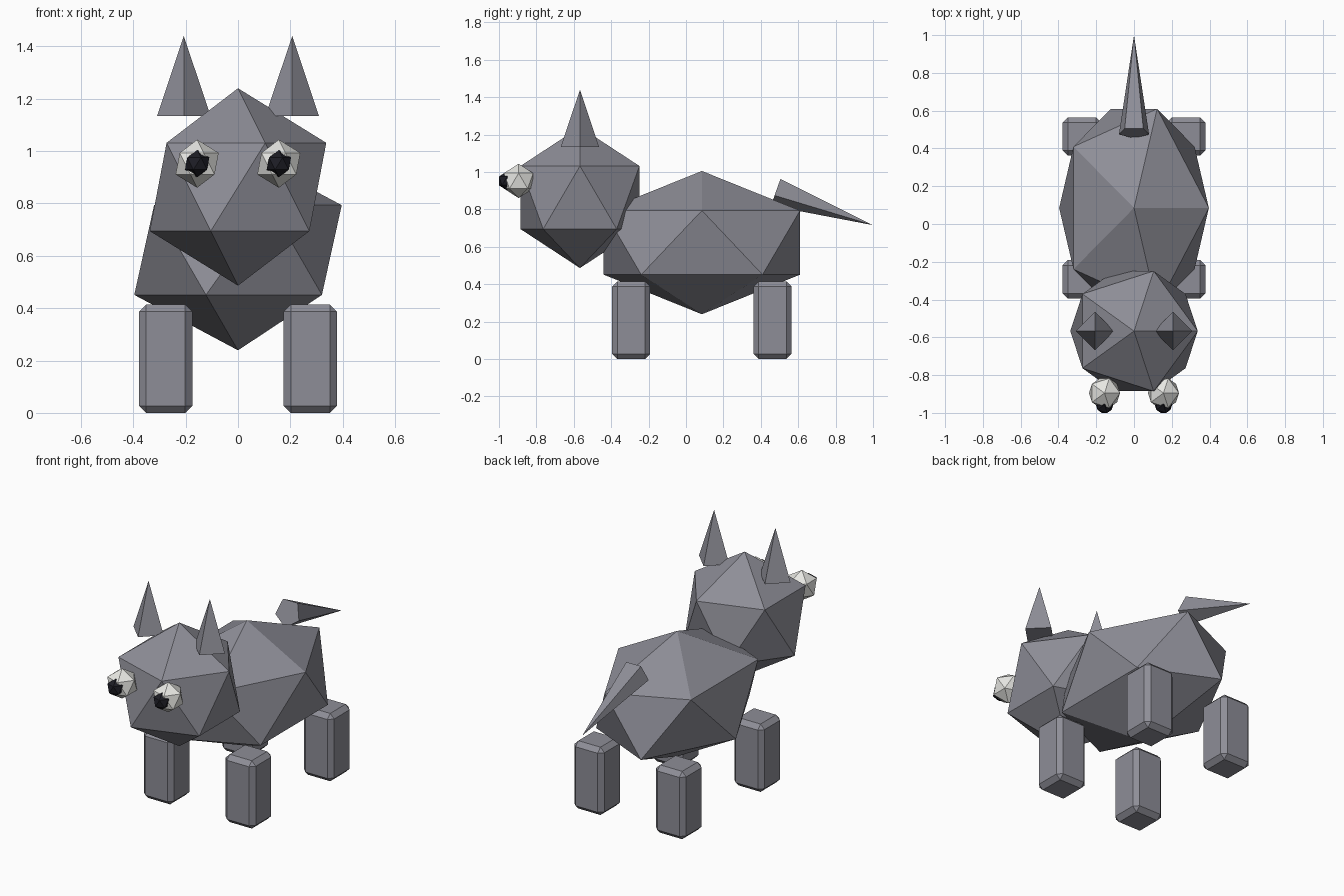
import bpy
from math import radians

old = bpy.data.objects.get("Cube")
if old:
    bpy.data.objects.remove(old, do_unlink=True)


def material(name, rgb):
    mat = bpy.data.materials.new(name)
    mat.use_nodes = True
    mat.diffuse_color = (*rgb, 1)
    mat.node_tree.nodes["Principled BSDF"].inputs["Base Color"].default_value = (*rgb, 1)
    return mat


fur = material("grey fur", (0.27, 0.27, 0.31))
white = material("eye white", (0.80, 0.80, 0.77))
black = material("pupil black", (0.012, 0.012, 0.018))


def finish(name, mat):
    obj = bpy.context.object
    obj.name = name
    obj.data.materials.append(mat)
    return obj


def gem(name, location, scale, mat):
    """Twenty-sided ball, stretched to size."""
    bpy.ops.mesh.primitive_ico_sphere_add(subdivisions=1, radius=1, location=location)
    obj = finish(name, mat)
    obj.scale = scale
    return obj


def spike(name, sides, radius, depth, location, tilt=0):
    bpy.ops.mesh.primitive_cone_add(vertices=sides, radius1=radius, radius2=0, depth=depth,
                                    location=location, rotation=(radians(tilt), 0, 0))
    return finish(name, fur)


def leg(name, x, y):
    """Square post with chamfered edges."""
    bpy.ops.mesh.primitive_cube_add(size=1, location=(x, y, 0.207))
    obj = finish(name, fur)
    obj.scale = (0.203, 0.203, 0.414)
    bpy.ops.object.transform_apply(location=False, rotation=False, scale=True)
    bevel = obj.modifiers.new("chamfer", 'BEVEL')
    bevel.width = 0.027
    bevel.segments = 1


# Torso and head
gem("body", (0, 0.085, 0.622), (0.443, 0.617, 0.383), fur)
gem("head", (0, -0.567, 0.863), (0.377, 0.374, 0.377), fur)

# Paired parts
for side, s in (("left", 1), ("right", -1)):
    spike(side + "_ear", 4, 0.102, 0.305, (s * 0.207, -0.567, 1.287))
    gem(side + "_eye", (s * 0.156, -0.895, 0.952), (0.092,) * 3, white)
    gem(side + "_pupil", (s * 0.156, -0.956, 0.952), (0.052,) * 3, black)
    leg(side + "_front_leg", s * 0.276, -0.293)
    leg(side + "_back_leg", s * 0.276, 0.463)

# Tail, pointing back and slightly down
spike("tail", 5, 0.084, 0.549, (0, 0.741, 0.807), -109.5)
